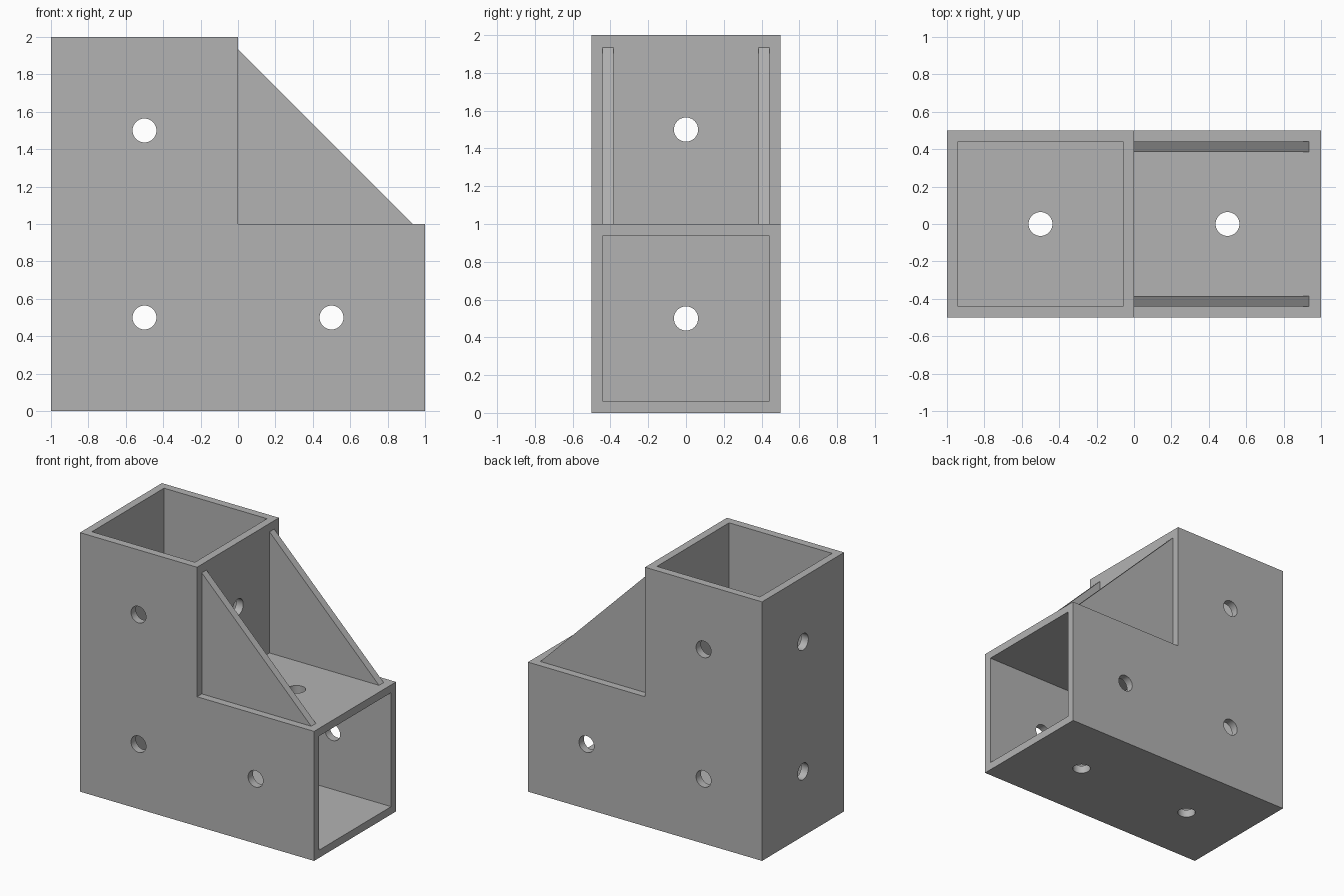
import bpy
import bmesh
from math import pi
from mathutils import Matrix

cube = bpy.data.objects.get("Cube")
if cube:
    bpy.data.objects.remove(cube, do_unlink=True)

WALL = 0.06
HOLE_RADIUS = 0.064

grey = bpy.data.materials.new("plain grey")
grey.use_nodes = True
colour = (0.45, 0.45, 0.45, 1)
grey.diffuse_color = colour
grey.node_tree.nodes["Principled BSDF"].inputs["Base Color"].default_value = colour


def finish(name, bm):
    bmesh.ops.recalc_face_normals(bm, faces=bm.faces)
    mesh = bpy.data.meshes.new(name)
    bm.to_mesh(mesh)
    bm.free()
    mesh.materials.append(grey)
    obj = bpy.data.objects.new(name, mesh)
    bpy.context.collection.objects.link(obj)
    return obj


def prism(name, outline, y0, y1):
    """Extrude an (x, z) outline from y0 to y1."""
    bm = bmesh.new()
    face = bm.faces.new([bm.verts.new((x, y0, z)) for x, z in outline])
    side = bmesh.ops.extrude_face_region(bm, geom=[face])
    verts = [v for v in side["geom"] if isinstance(v, bmesh.types.BMVert)]
    bmesh.ops.translate(bm, verts=verts, vec=(0, y1 - y0, 0))
    return finish(name, bm)


def drill(name, centre, axis, length):
    """Cylinder cutter along the given axis."""
    bm = bmesh.new()
    turn = {"x": Matrix.Rotation(pi / 2, 4, "Y"),
            "y": Matrix.Rotation(pi / 2, 4, "X"),
            "z": Matrix.Identity(4)}[axis]
    bmesh.ops.create_cone(bm, cap_ends=True, segments=48, radius1=HOLE_RADIUS,
                          radius2=HOLE_RADIUS, depth=length,
                          matrix=Matrix.Translation(centre) @ turn)
    return finish(name, bm)


# L-shaped elbow and the cavity that opens at its two ends
elbow = prism("elbow_tube", [(-1, 0), (1, 0), (1, 1), (0, 1), (0, 2), (-1, 2)],
              -0.5, 0.5)
low, inner = -1 + WALL, -WALL
cutters = [prism("cavity_cutter",
                 [(low, WALL), (1.2, WALL), (1.2, 1 - WALL),
                  (inner, 1 - WALL), (inner, 2.2), (low, 2.2)],
                 -0.5 + WALL, 0.5 - WALL)]

# Screw holes through opposite walls
for x, z in ((-0.5, 0.5), (0.5, 0.5), (-0.5, 1.5)):
    cutters.append(drill("side_hole_cutter", (x, 0, z), "y", 1.4))
for z in (0.5, 1.5):
    cutters.append(drill("end_hole_cutter", (-0.5, 0, z), "x", 1.4))
for x in (-0.5, 0.5):
    cutters.append(drill("vertical_hole_cutter", (x, 0, 0.5), "z", 1.4))

for cutter in cutters:
    mod = elbow.modifiers.new(cutter.name, "BOOLEAN")
    mod.operation = "DIFFERENCE"
    mod.solver = "EXACT"
    mod.object = cutter
    cutter.hide_render = True
    cutter.display_type = "WIRE"

# Apply the cuts, then remove the cutters
bpy.context.view_layer.update()
graph = bpy.context.evaluated_depsgraph_get()
cut_mesh = bpy.data.meshes.new_from_object(elbow.evaluated_get(graph))
elbow.modifiers.clear()
elbow.data = cut_mesh
for cutter in cutters:
    bpy.data.objects.remove(cutter, do_unlink=True)

# Smooth only the round hole walls
bpy.ops.object.select_all(action="DESELECT")
elbow.select_set(True)
bpy.context.view_layer.objects.active = elbow
bpy.ops.object.shade_smooth_by_angle(angle=pi / 6)

# Pair of triangular gussets in the inside corner
for name, side in (("front_gusset", -1), ("back_gusset", 1)):
    prism(name, [(0, 1), (0.935, 1), (0, 1.935)], side * 0.385, side * 0.442)
